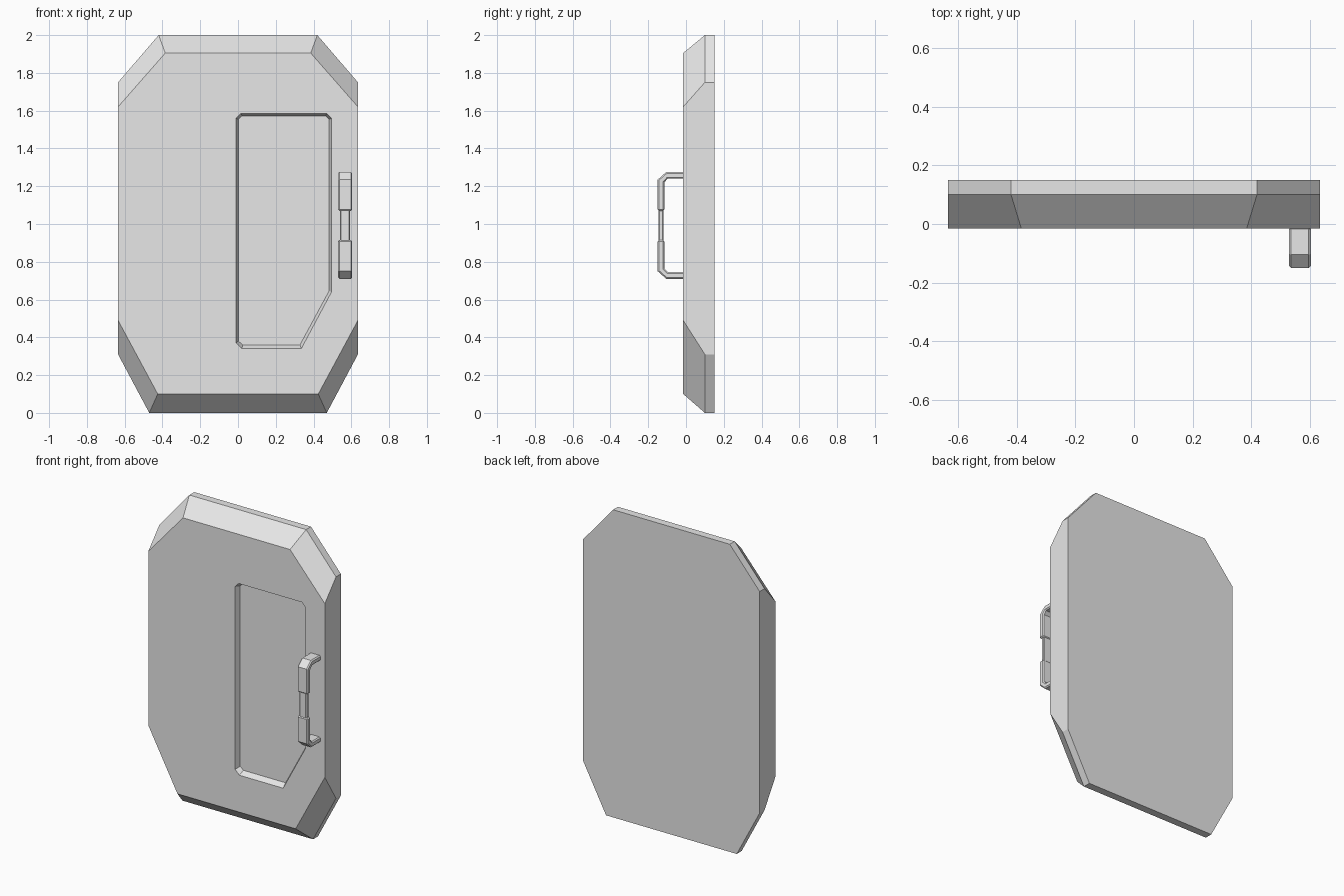
import bpy
import bmesh
import math

cube = bpy.data.objects.get("Cube")
if cube:
    bpy.data.objects.remove(cube, do_unlink=True)

grey = bpy.data.materials.new("light_grey")
grey.use_nodes = True
grey.diffuse_color = (0.8, 0.8, 0.8, 1)
grey.node_tree.nodes["Principled BSDF"].inputs["Base Color"].default_value = (0.8, 0.8, 0.8, 1)


def finish(name, bm):
    bmesh.ops.recalc_face_normals(bm, faces=bm.faces)
    mesh = bpy.data.meshes.new(name)
    bm.to_mesh(mesh)
    bm.free()
    mesh.materials.append(grey)
    obj = bpy.data.objects.new(name, mesh)
    bpy.context.collection.objects.link(obj)
    return obj


def ring(bm, outline, y):
    return [bm.verts.new((x, y, z)) for x, z in outline]


def bridge(bm, a, b):
    for i in range(len(a)):
        j = (i + 1) % len(a)
        bm.faces.new((a[i], a[j], b[j], b[i]))


def loop_edges(bm, loop):
    return [bm.edges.get((v, loop[(i + 1) % len(loop)])) for i, v in enumerate(loop)]


def mirrored(half):
    return half + [(-x, z) for x, z in reversed(half)]


# Door slab: eight-sided, with a sloped front border and a shallow recess
FRONT, SHOULDER, BACK, FLOOR = -0.015, 0.10, 0.15, 0.02
rim = mirrored([(0.47, 0), (0.635, 0.31), (0.635, 1.75), (0.42, 2.0)])
face = mirrored([(0.425, 0.10), (0.635, 0.49), (0.635, 1.62), (0.385, 1.905)])
recess = [(0.02, 0.34), (0.335, 0.34), (0.495, 0.64), (0.495, 1.56),
          (0.47, 1.585), (0.015, 1.585), (-0.01, 1.56), (-0.01, 0.37)]
floor = [(0.025, 0.36), (0.328, 0.36), (0.483, 0.647), (0.483, 1.553),
         (0.463, 1.573), (0.022, 1.573), (0.002, 1.553), (0.002, 0.38)]

bm = bmesh.new()
back = ring(bm, rim, BACK)
shoulder = ring(bm, rim, SHOULDER)
front = ring(bm, face, FRONT)
opening = ring(bm, recess, FRONT)
bottom = ring(bm, floor, FLOOR)
bm.faces.new(back)
bm.faces.new(bottom)
bridge(bm, back, shoulder)
bridge(bm, shoulder, front)
bridge(bm, opening, bottom)
bmesh.ops.triangle_fill(bm, use_beauty=True,
                        edges=loop_edges(bm, front) + loop_edges(bm, opening))
finish("door_panel", bm)


# Handle: two bent brackets joined by a thinner grip
def extruded_bar(name, profile, x0, x1, bevel):
    bm = bmesh.new()
    a, b = ([bm.verts.new((x, y, z)) for y, z in profile] for x in (x0, x1))
    bm.faces.new(a)
    bm.faces.new(b)
    bridge(bm, a, b)
    obj = finish(name, bm)
    mod = obj.modifiers.new("soft_edges", "BEVEL")
    mod.width = bevel
    mod.segments = 1
    mod.limit_method = "ANGLE"
    mod.angle_limit = math.radians(60)


MID = 0.9925
bracket = [(-0.01, 0.2825), (-0.105, 0.2825), (-0.15, 0.2425), (-0.15, 0.0775),
           (-0.115, 0.0775), (-0.115, 0.228), (-0.097, 0.2475), (-0.01, 0.2475)]
for name, side in (("upper_handle_bracket", 1), ("lower_handle_bracket", -1)):
    extruded_bar(name, [(y, MID + side * z) for y, z in bracket], 0.53, 0.604, 0.007)
grip = [(-0.145, MID - 0.1), (-0.145, MID + 0.1), (-0.12, MID + 0.1), (-0.12, MID - 0.1)]
extruded_bar("handle_grip", grip, 0.541, 0.593, 0.005)
